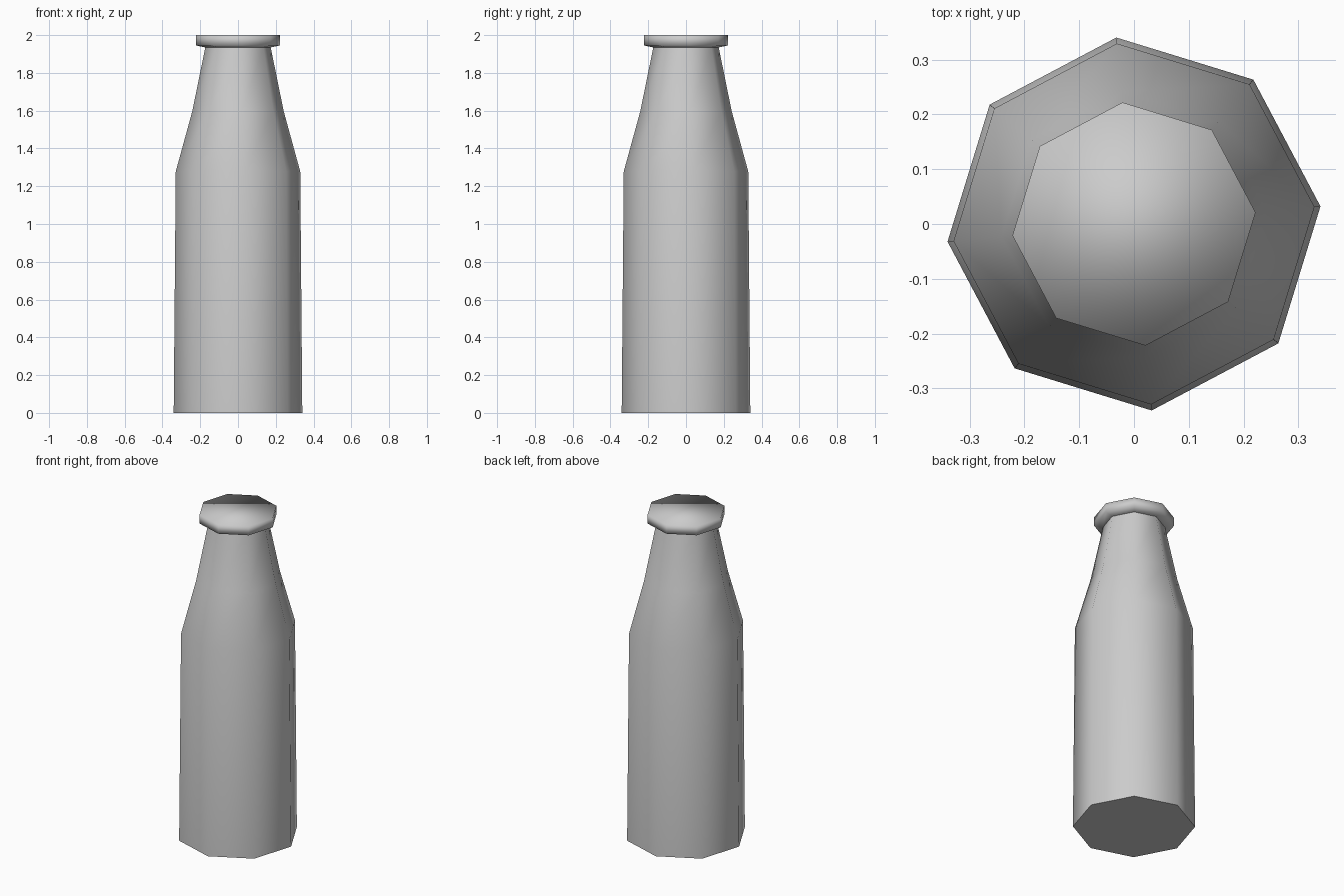
import bpy
import bmesh
from math import cos, sin, tau, radians

SIDES = 8
TURN = radians(5.4)

cube = bpy.data.objects.get("Cube")
if cube:
    bpy.data.objects.remove(cube)

# Single plain grey
grey = bpy.data.materials.new("plain grey")
grey.use_nodes = True
colour = (0.6, 0.6, 0.6, 1)
grey.diffuse_color = colour
grey.node_tree.nodes["Principled BSDF"].inputs["Base Color"].default_value = colour


def turned_part(name, profile, close_bottom, close_top):
    """Turn a (radius, height) profile into an eight-sided smooth solid."""
    bm = bmesh.new()
    rings = []
    for r, z in profile:
        angles = [TURN + tau * i / SIDES for i in range(SIDES)]
        rings.append([bm.verts.new((r * cos(a), r * sin(a), z)) for a in angles])
    for low, high in zip(rings, rings[1:]):
        for i in range(SIDES):
            j = (i + 1) % SIDES
            bm.faces.new((low[i], low[j], high[j], high[i]))
    for face in bm.faces:
        face.smooth = True
    if close_bottom:
        base = bm.faces.new(rings[0][::-1])
        for edge in base.edges:
            edge.smooth = False
    if close_top:
        bm.faces.new(rings[-1]).smooth = True
    mesh = bpy.data.meshes.new(name)
    bm.to_mesh(mesh)
    bm.free()
    mesh.materials.append(grey)
    obj = bpy.data.objects.new(name, mesh)
    bpy.context.collection.objects.link(obj)
    return obj


# Body, shoulder and neck, with a flat base
turned_part("bottle", [(0.342, 0), (0.331, 1.278), (0.243, 1.597), (0.174, 1.935)],
            True, False)

# Lip with a slightly sloped underside and softly shaded flat top
turned_part("lip", [(0.174, 1.935), (0.223, 1.945), (0.223, 2.0)], False, True)
